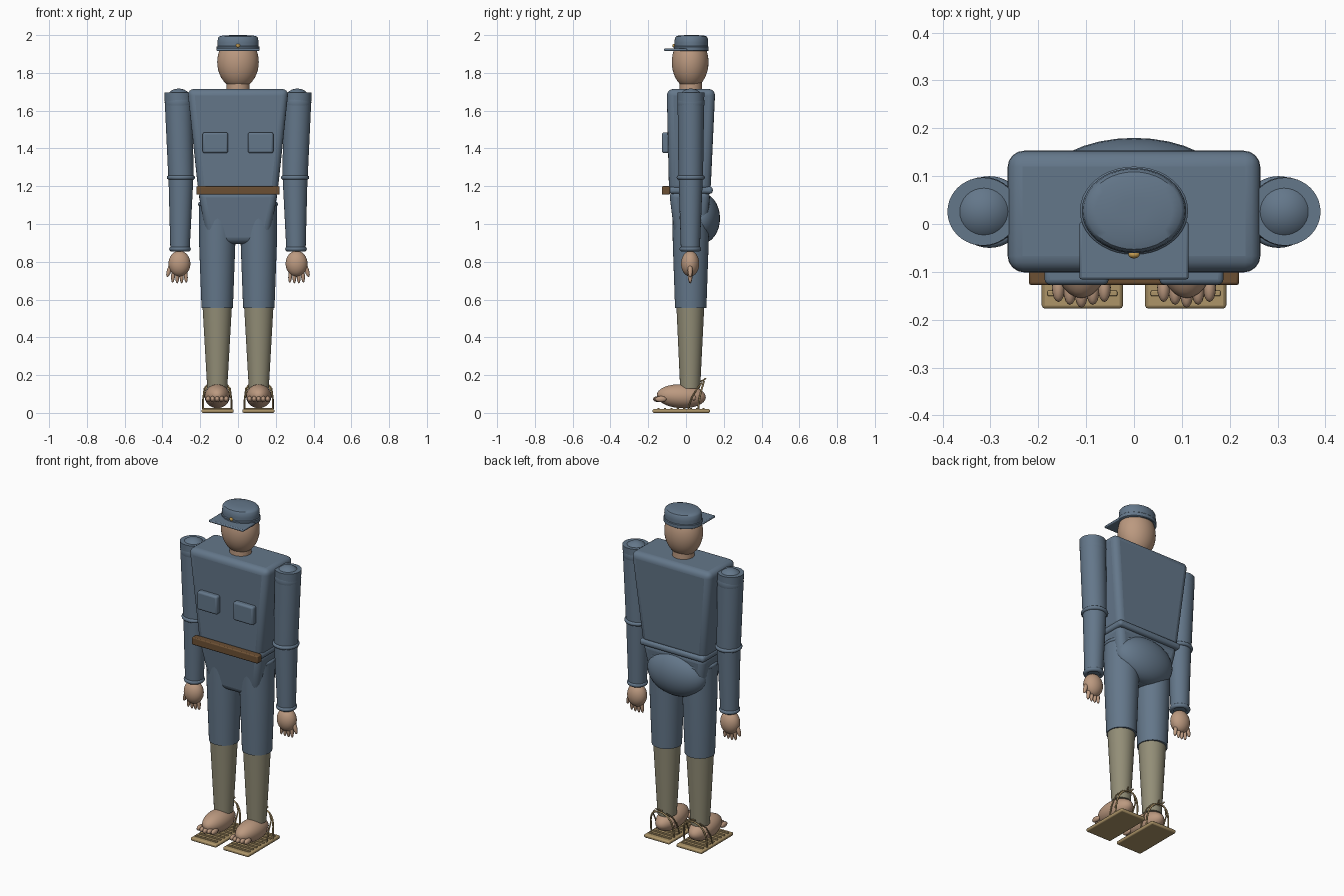
import bpy, bmesh, math
from mathutils import Vector, Matrix

if "Cube" in bpy.data.objects:
    bpy.data.objects.remove(bpy.data.objects["Cube"])


def material(name, rgb):
    m = bpy.data.materials.new(name)
    m.diffuse_color = (*rgb, 1)
    m.use_nodes = True
    m.node_tree.nodes["Principled BSDF"].inputs["Base Color"].default_value = m.diffuse_color
    return m


BLUE = material("uniform blue", (0.127, 0.185, 0.255))
SKIN = material("skin", (0.50, 0.32, 0.215))
KHAKI = material("khaki", (0.29, 0.27, 0.185))
LEATHER = material("leather brown", (0.15, 0.08, 0.034))
STRAW = material("straw", (0.42, 0.30, 0.14))
BRASS = material("brass", (0.55, 0.33, 0.08))


def finish(name, bm, mat):
    bmesh.ops.recalc_face_normals(bm, faces=bm.faces)
    me = bpy.data.meshes.new(name)
    bm.to_mesh(me)
    bm.free()
    me.materials.append(mat)
    ob = bpy.data.objects.new(name, me)
    bpy.context.collection.objects.link(ob)
    return ob


def loft(name, rings, mat, n=40):
    """Closed skin through horizontal ellipses (x, y, z, rx, ry)."""
    bm = bmesh.new()
    loops = []
    for x, y, z, rx, ry in rings:
        loops.append([bm.verts.new((x + rx * math.cos(2 * math.pi * i / n),
                                    y + ry * math.sin(2 * math.pi * i / n), z)) for i in range(n)])
    for a, b in zip(loops, loops[1:]):
        for i in range(n):
            j = (i + 1) % n
            bm.faces.new((a[i], a[j], b[j], b[i]))
    bm.faces.new(loops[0])
    bm.faces.new(loops[-1])
    return finish(name, bm, mat)


def ellipsoid(name, loc, radii, mat, rot=(0, 0, 0), n=32):
    bm = bmesh.new()
    bmesh.ops.create_uvsphere(bm, u_segments=n, v_segments=n // 2, radius=1)
    ob = finish(name, bm, mat)
    ob.location, ob.scale, ob.rotation_euler = loc, radii, rot
    return ob


def box(name, bottom, top, mat, bevel=0.0, segments=4):
    """Tapered box; bottom and top are (x0, x1, y0, y1, z)."""
    bm = bmesh.new()
    r = []
    for x0, x1, y0, y1, z in (bottom, top):
        r.append([bm.verts.new(p) for p in ((x0, y0, z), (x1, y0, z), (x1, y1, z), (x0, y1, z))])
    a, b = r
    bm.faces.new(a)
    bm.faces.new(b)
    for i in range(4):
        j = (i + 1) % 4
        bm.faces.new((a[i], a[j], b[j], b[i]))
    ob = finish(name, bm, mat)
    if bevel:
        m = ob.modifiers.new("bevel", 'BEVEL')
        m.width, m.segments = bevel, segments
    return ob


def tube(name, pts, radius, mat, closed=False):
    cu = bpy.data.curves.new(name, 'CURVE')
    cu.dimensions = '3D'
    cu.bevel_depth, cu.bevel_resolution = radius, 3
    cu.use_fill_caps = True
    sp = cu.splines.new('POLY')
    sp.points.add(len(pts) - 1)
    for p, c in zip(sp.points, pts):
        p.co = (*c, 1)
    sp.use_cyclic_u = closed
    cu.materials.append(mat)
    ob = bpy.data.objects.new(name, cu)
    bpy.context.collection.objects.link(ob)
    return ob


def hoop(name, c, r, radius, mat):
    """Horizontal ring around a limb."""
    ang = [2 * math.pi * i / 40 for i in range(40)]
    return tube(name, [(c[0] + r * math.cos(a), c[1] + r * math.sin(a), c[2]) for a in ang],
                radius, mat, True)


# Torso, pelvis, waist band and belt
box("jacket", (-0.21, 0.21, -0.09, 0.13, 1.17), (-0.268, 0.268, -0.102, 0.155, 1.715), BLUE, 0.035)
box("pelvis", (-0.16, 0.16, -0.055, 0.10, 0.895), (-0.212, 0.212, -0.09, 0.13, 1.175), BLUE, 0.035)
box("waist_band", (-0.215, 0.215, -0.09, 0.142, 1.16), (-0.215, 0.215, -0.09, 0.142, 1.198), BLUE, 0.016)
ellipsoid("seat", (0, 0.08, 1.03), (0.19, 0.1, 0.135), BLUE)
box("belt", (-0.22, 0.22, -0.128, -0.085, 1.155), (-0.22, 0.22, -0.128, -0.085, 1.2), LEATHER, 0.006, 2)

# Head and neck
loft("neck", [(0, 0.025, 1.69, 0.062, 0.06), (0, 0.025, 1.78, 0.06, 0.058)], SKIN)
ellipsoid("head", (0, 0.022, 1.857), (0.11, 0.097, 0.14), SKIN, n=40)

# Cap
loft("cap_band", [(0, 0.028, 1.915, 0.108, 0.088), (0, 0.028, 1.918, 0.113, 0.092),
                  (0, 0.028, 1.938, 0.113, 0.092), (0, 0.028, 1.942, 0.108, 0.088)], BLUE)
loft("cap_crown", [(0, 0.028, 1.93, 0.108, 0.088), (0, 0.028, 1.96, 0.109, 0.089),
                   (0, 0.028, 1.985, 0.106, 0.087), (0, 0.028, 1.993, 0.099, 0.081),
                   (0, 0.028, 1.998, 0.08, 0.065), (0, 0.028, 2.0, 0.03, 0.025)], BLUE)
box("cap_brim", (-0.114, 0.114, -0.116, 0.005, 1.916), (-0.114, 0.114, -0.116, 0.005, 1.93), BLUE, 0.005, 2)
ellipsoid("cap_button", (0, -0.064, 1.944), (0.012, 0.008, 0.01), BRASS, n=16)

for s, side in ((-1, "right"), (1, "left")):
    # Chest pocket
    xs = sorted((s * 0.053, s * 0.187))
    box(f"{side}_pocket", (*xs, -0.127, -0.085, 1.375), (*xs, -0.127, -0.085, 1.485), BLUE, 0.011, 3)

    # Arm with shoulder, elbow and cuff
    loft(f"{side}_upper_sleeve", [(s * 0.302, 0.025, 1.245, 0.067, 0.065),
                                  (s * 0.316, 0.026, 1.697, 0.074, 0.071)], BLUE)
    ellipsoid(f"{side}_shoulder", (s * 0.314, 0.026, 1.643), (0.074, 0.072, 0.074), BLUE)
    loft(f"{side}_forearm", [(s * 0.307, 0.023, 0.86, 0.051, 0.05),
                             (s * 0.302, 0.025, 1.25, 0.066, 0.064)], BLUE)
    hoop(f"{side}_elbow_seam", (s * 0.302, 0.025, 1.246), 0.063, 0.012, BLUE)
    hoop(f"{side}_cuff", (s * 0.307, 0.023, 0.868), 0.045, 0.013, BLUE)

    # Hand, fingers and thumb
    hx = s * 0.31
    ellipsoid(f"{side}_palm", (hx, 0.022, 0.79), (0.058, 0.048, 0.068), SKIN)
    for i in range(4):
        k = i - 1.5
        ellipsoid(f"{side}_finger_{i + 1}", (hx + 0.022 * k, 0.022, 0.725 + 0.004 * abs(k)),
                  (0.0105, 0.012, 0.042), SKIN, (0, -0.06 * k, 0), 16)
    ellipsoid(f"{side}_thumb", (s * 0.364, 0.022, 0.755), (0.012, 0.013, 0.038), SKIN, (0, -s * 0.3, 0), 16)

    # Leg: breeches, hip seam and wrapped shin
    lx = s * 0.11
    loft(f"{side}_breeches", [(lx, 0.025, 0.555, 0.083, 0.083), (lx, 0.025, 0.9, 0.096, 0.095),
                              (s * 0.107, 0.025, 1.11, 0.1, 0.098)], BLUE)
    hoop(f"{side}_hip_seam", (s * 0.107, 0.025, 1.105), 0.093, 0.012, BLUE)
    loft(f"{side}_legging", [(lx, 0.022, 0.13, 0.053, 0.053), (lx, 0.023, 0.57, 0.078, 0.074)], KHAKI)

    # Foot, toes and ankle bones
    fx = s * 0.11
    ellipsoid(f"{side}_foot", (fx, -0.025, 0.088), (0.067, 0.13, 0.063), SKIN, (-0.05, 0, 0))
    for i in range(5):
        k = i - 2
        ellipsoid(f"{side}_toe_{i + 1}", (fx + 0.024 * k, -0.145 + 0.006 * abs(k), 0.073),
                  (0.0135, 0.03, 0.016), SKIN, (0, 0, 0), 16)
    for t in (-1, 1):
        ellipsoid(f"{side}_ankle_bone_{'inner' if t * s < 0 else 'outer'}",
                  (fx + t * 0.052, 0.04, 0.08), (0.012, 0.012, 0.014), SKIN, n=16)

    # Straw sandal with cross ridges
    x0, x1 = s * 0.108 - 0.085, s * 0.108 + 0.085
    box(f"{side}_sandal_sole", (x0, x1, -0.177, 0.127, 0), (x0, x1, -0.177, 0.127, 0.02), STRAW, 0.007, 2)
    for i in range(8):
        y = -0.145 + 0.034 * i
        box(f"{side}_sandal_ridge_{i + 1}", (x0 + 0.012, x1 - 0.012, y - 0.006, y + 0.006, 0.015),
            (x0 + 0.012, x1 - 0.012, y - 0.006, y + 0.006, 0.027), STRAW, 0.003, 2)

    # Heel hoop, side cords and tied ends
    arch = [(fx + 0.076 * math.cos(a), 0.065 + 0.03 * math.sin(a), 0.02 + 0.145 * math.sin(a) ** 0.6)
            for a in (math.pi * i / 20 for i in range(21))]
    tube(f"{side}_heel_cord", arch, 0.005, STRAW)
    for t in (-1, 1):
        tube(f"{side}_side_cord_{'inner' if t * s < 0 else 'outer'}",
             [(fx + t * 0.073, 0.01, 0.02), (fx + t * 0.073, 0.03, 0.08),
              (fx + t * 0.069, 0.06, 0.13), (fx + t * 0.04, 0.085, 0.16)], 0.004, STRAW)
        tube(f"{side}_cord_end_{'inner' if t * s < 0 else 'outer'}",
             [(fx, 0.07, 0.165), (fx + t * 0.012, 0.09, 0.172), (fx + t * 0.018, 0.105, 0.183)], 0.004, STRAW)

# Smooth shading with crisp edges
for ob in bpy.data.objects:
    ob.select_set(ob.type == 'MESH')
bpy.context.view_layer.objects.active = bpy.data.objects["jacket"]
bpy.ops.object.shade_smooth_by_angle(angle=math.radians(35))
